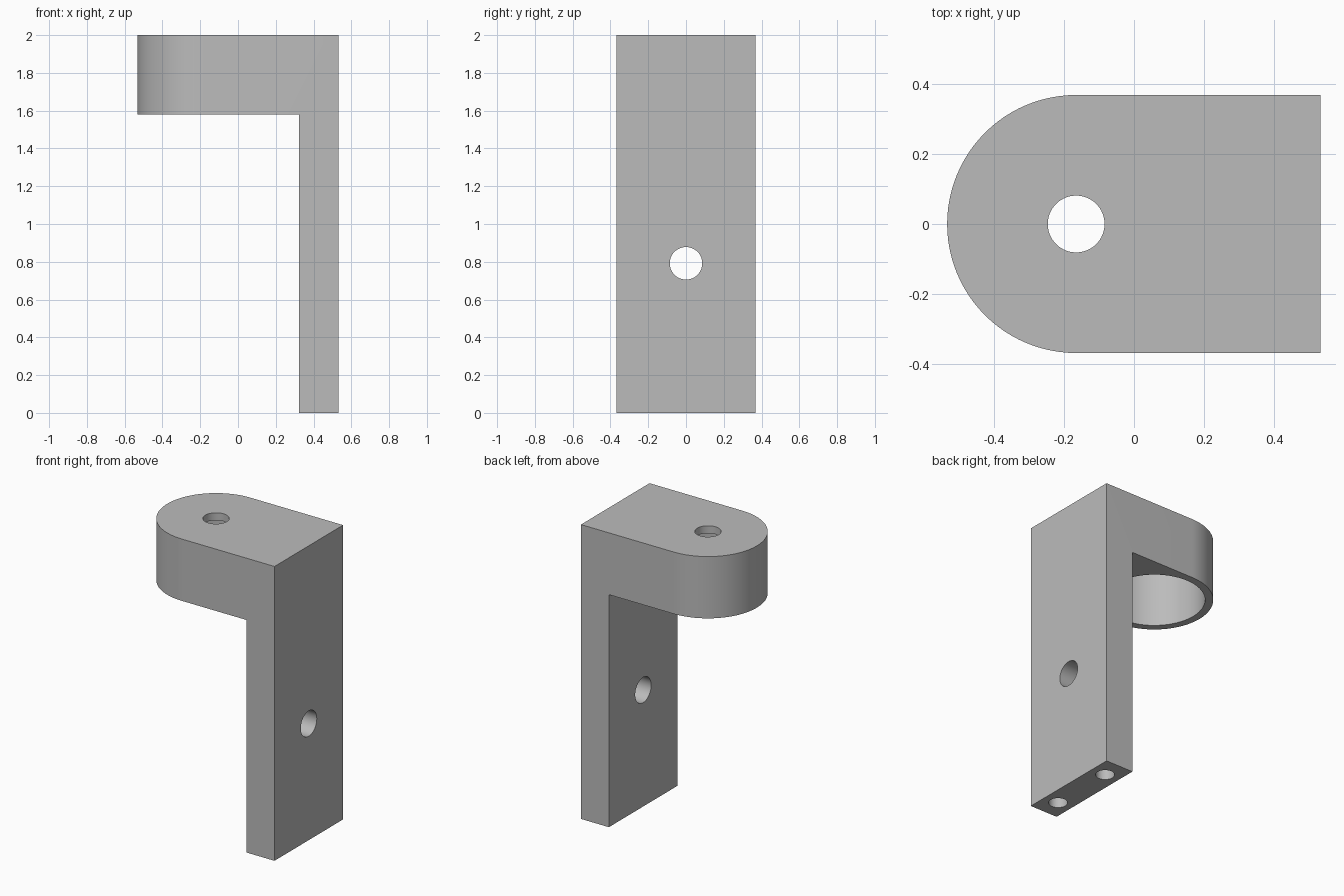
import bpy, bmesh, math

if "Cube" in bpy.data.objects:
    bpy.data.objects.remove(bpy.data.objects["Cube"])

# Main dimensions
HALF_W, ARM_CX, BACK = 0.368, -0.165, 0.532
PLATE_X, ARM_Z, TOP = 0.322, 1.58, 2.0

grey = bpy.data.materials.new("plain grey")
grey.diffuse_color = (0.5, 0.5, 0.5, 1)
grey.use_nodes = True
grey.node_tree.nodes["Principled BSDF"].inputs["Base Color"].default_value = grey.diffuse_color


def make_object(name, bm):
    bmesh.ops.recalc_face_normals(bm, faces=bm.faces)
    mesh = bpy.data.meshes.new(name)
    bm.to_mesh(mesh)
    bm.free()
    mesh.materials.append(grey)
    obj = bpy.data.objects.new(name, mesh)
    bpy.context.collection.objects.link(obj)
    return obj


def prism(name, outline, vector):
    """Extrude a closed 3D outline along a vector."""
    bm = bmesh.new()
    face = bm.faces.new([bm.verts.new(p) for p in outline])
    ext = bmesh.ops.extrude_face_region(bm, geom=[face])
    moved = [v for v in ext["geom"] if isinstance(v, bmesh.types.BMVert)]
    bmesh.ops.translate(bm, verts=moved, vec=vector)
    return make_object(name, bm)


def circle(cx, cy, r, n=64):
    return [(cx + r * math.cos(2 * math.pi * i / n),
             cy + r * math.sin(2 * math.pi * i / n)) for i in range(n)]


def vertical_cutter(name, cx, cy, r, z0, z1):
    return prism(name, [(x, y, z0) for x, y in circle(cx, cy, r)], (0, 0, z1 - z0))


def boolean(target, other, operation):
    mod = target.modifiers.new(other.name, 'BOOLEAN')
    mod.operation, mod.solver, mod.object = operation, 'EXACT', other
    bpy.context.view_layer.objects.active = target
    bpy.ops.object.modifier_apply(modifier=mod.name)
    bpy.data.objects.remove(other)


# L-shaped body: upright plate and straight part of the arm
profile = [(PLATE_X, 0), (BACK, 0), (BACK, TOP), (ARM_CX, TOP),
           (ARM_CX, ARM_Z), (PLATE_X, ARM_Z)]
bracket = prism("bracket", [(x, -HALF_W, z) for x, z in profile], (0, 2 * HALF_W, 0))

# Rounded end of the arm, reaching a little into the straight part
N = 48
end = [(ARM_CX + HALF_W * math.cos(a), HALF_W * math.sin(a), ARM_Z)
       for a in (math.pi / 2 + math.pi * i / N for i in range(N + 1))]
boolean(bracket, prism("arm_end", end, (0, 0, TOP - ARM_Z)), 'UNION')

# Round pocket under the arm and the small hole through its roof
boolean(bracket, vertical_cutter("pocket", ARM_CX, 0, 0.317, 1.4, 1.949), 'DIFFERENCE')
boolean(bracket, vertical_cutter("arm_hole", ARM_CX, 0, 0.081, 1.9, 2.1), 'DIFFERENCE')

# Cross hole through the upright plate
ring = [(0.2, y, z) for y, z in circle(0, 0.792, 0.086)]
boolean(bracket, prism("plate_hole", ring, (0.5, 0, 0)), 'DIFFERENCE')

# Two blind screw holes in the foot
for side in (-1, 1):
    boolean(bracket, vertical_cutter("screw_hole", (PLATE_X + BACK) / 2, side * 0.228,
                                     0.059, -0.1, 0.5), 'DIFFERENCE')

# Smooth the curved walls, keep the edges sharp
bpy.ops.object.select_all(action='DESELECT')
bracket.select_set(True)
bpy.context.view_layer.objects.active = bracket
bpy.ops.object.shade_smooth_by_angle(angle=math.radians(30))
